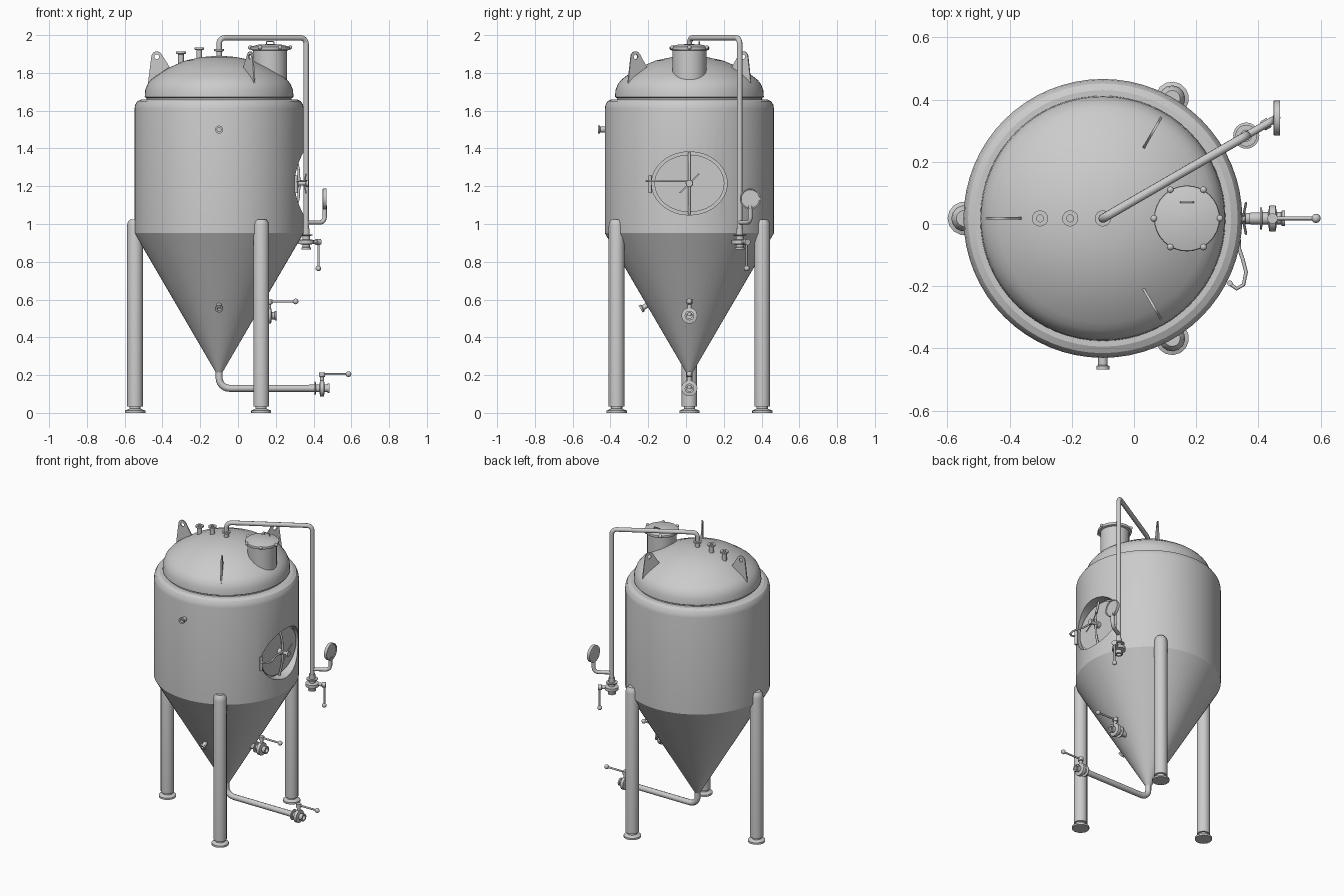
import bpy, bmesh, math
from mathutils import Vector, Matrix

if "Cube" in bpy.data.objects:
    bpy.data.objects.remove(bpy.data.objects["Cube"])

CX, CY = -0.1, 0.018          # tank axis
A30 = Vector((math.cos(math.pi / 6), math.sin(math.pi / 6), 0))
X, Z = Vector((1, 0, 0)), Vector((0, 0, 1))


def frame(origin, zdir, xdir=None):
    z = Vector(zdir).normalized()
    x = Vector(xdir) if xdir is not None else z.orthogonal()
    x = (x - z * x.dot(z)).normalized()
    y = z.cross(x)
    m = Matrix((x, y, z)).transposed().to_4x4()
    m.translation = origin
    return m


def finish(ob, angle=35):
    bpy.ops.object.select_all(action='DESELECT')
    ob.select_set(True)
    bpy.context.view_layer.objects.active = ob
    bpy.ops.object.shade_smooth_by_angle(angle=math.radians(angle))
    return ob


def from_bm(name, bm, m=None):
    bmesh.ops.recalc_face_normals(bm, faces=bm.faces)
    me = bpy.data.meshes.new(name)
    bm.to_mesh(me)
    bm.free()
    if m is not None:
        me.transform(m)
    ob = bpy.data.objects.new(name, me)
    bpy.context.collection.objects.link(ob)
    return finish(ob)


def lathe(name, prof, m, n=20):
    """Closed solid of revolution about local z, from (radius, height) points."""
    bm = bmesh.new()
    rings = []
    for r, h in prof:
        rings.append([bm.verts.new((r * math.cos(2 * math.pi * i / n),
                                    r * math.sin(2 * math.pi * i / n), h)) for i in range(n)])
    for a, b in zip(rings, rings[1:]):
        for i in range(n):
            j = (i + 1) % n
            bm.faces.new((a[i], a[j], b[j], b[i]))
    bm.faces.new(rings[0])
    bm.faces.new(rings[-1])
    return from_bm(name, bm, m)


def ball(name, loc, r):
    bm = bmesh.new()
    bmesh.ops.create_uvsphere(bm, u_segments=12, v_segments=8, radius=r)
    return from_bm(name, bm, Matrix.Translation(loc))


def tube(name, pts, r, bend=0.0):
    """Round pipe through points, with filleted corners."""
    pts = [Vector(p) for p in pts]
    path = [pts[0]]
    for a, p, b in zip(pts, pts[1:], pts[2:]):
        if bend == 0:
            path.append(p)
            continue
        s, e = p + (a - p).normalized() * bend, p + (b - p).normalized() * bend
        c = s + e - p              # centre of a right-angle bend
        for i in range(7):
            t = i / 6 * math.pi / 2
            path.append(c + (s - c) * math.cos(t) + (e - c) * math.sin(t))
    path.append(pts[-1])
    cu = bpy.data.curves.new(name, 'CURVE')
    cu.dimensions = '3D'
    cu.bevel_depth, cu.bevel_resolution, cu.use_fill_caps = r, 3, True
    sp = cu.splines.new('POLY')
    sp.points.add(len(path) - 1)
    for q, p in zip(sp.points, path):
        q.co = (*p, 1)
    ob = bpy.data.objects.new(name, cu)
    bpy.context.collection.objects.link(ob)
    bpy.ops.object.select_all(action='DESELECT')
    ob.select_set(True)
    bpy.context.view_layer.objects.active = ob
    bpy.ops.object.convert(target='MESH')
    return finish(bpy.context.view_layer.objects.active, 40)


def port(name, base, direction, length, r=0.015, fr=0.026):
    """Short open nozzle with an end flange."""
    L = length
    lathe(name, [(r, 0), (r, L - .014), (fr, L - .01), (fr, L), (r * .75, L), (r * .75, L - .02)],
          frame(base, direction), 16)


def valve(name, loc, flow, hub):
    """Butterfly valve: flow axis, hub on one side, lever along the flow."""
    loc = Vector(loc)
    lathe(name + "_body", [(.019, -.07), (.019, -.04), (.035, -.04), (.035, -.034), (.02, -.032),
                           (.02, -.014), (.042, -.01), (.042, .01), (.02, .014), (.02, .028),
                           (.025, .03), (.025, .04), (.015, .04), (.015, .0)], frame(loc, flow), 24)
    lathe(name + "_hub", [(.011, 0), (.011, .06), (.017, .062), (.017, .085)], frame(loc, hub), 12)
    tip = loc + hub * .075
    tube(name + "_lever", [tip, tip + flow * .14], .006)
    ball(name + "_knob", tip + flow * .14, .015)


axis = Matrix.Translation((CX, CY, 0))

# Cone-bottomed jacketed body
body = lathe("tank_body", [(.018, .215), (.448, .952), (.448, 1.61), (.444, 1.632), (.433, 1.65),
                           (.412, 1.66), (.37, 1.66)], axis, 64)
# Oval recess for the side manway
ez = 1.215
bm = bmesh.new()
bmesh.ops.create_cone(bm, cap_ends=True, segments=48, radius1=1, radius2=1, depth=1)
cut = from_bm("recess_cutter", bm, frame((.78, CY, ez), X, Z) @ Matrix.Diagonal((.167, .2, 1, 1)))
cut.hide_render = True
cut.hide_set(True)
mod = body.modifiers.new("recess", 'BOOLEAN')
mod.operation, mod.solver, mod.object = 'DIFFERENCE', 'EXACT', cut
bpy.context.view_layer.objects.active = body
bpy.ops.object.modifier_apply(modifier=mod.name)
bpy.data.objects.remove(cut)
finish(body, 25)

# Top dome
lathe("tank_dome", [(.384, 1.65), (.384, 1.666), (.394, 1.672), (.391, 1.71), (.378, 1.742),
                    (.36, 1.764), (.336, 1.783), (.27, 1.826), (.18, 1.865), (.09, 1.884),
                    (.03, 1.889), (.001, 1.89)], axis, 64)

# Side manway door, bar, hub, cross handle and swing arm
bm = bmesh.new()
bmesh.ops.create_cone(bm, cap_ends=True, segments=48, radius1=1, radius2=1, depth=.02)
from_bm("side_door", bm, frame((.287, CY, ez), X, Z) @ Matrix.Diagonal((.152, .185, 1, 1)))
tube("door_bar", [(.3, CY, ez - .163), (.32, CY, ez - .08), (.325, CY, ez), (.32, CY, ez + .08),
                  (.3, CY, ez + .163)], .007)
lathe("door_hub", [(.02, 0), (.02, .03), (.011, .032), (.011, .065), (.018, .067), (.018, .08)],
      frame((.292, CY, ez), X), 16)
tube("door_handle", [(.36, CY - .05, ez - .05), (.35, CY, ez), (.36, CY + .05, ez + .05)], .004)
tube("door_arm", [(.335, CY, 1.228), (.338, -.08, 1.228), (.35, -.115, 1.228), (.36, -.155, 1.228),
                  (.352, -.195, 1.228), (.33, -.208, 1.228), (.305, -.19, 1.228)], .006)
tube("door_hinge", [(.308, -.19, 1.165), (.308, -.19, 1.257)], .009)

# Legs with feet, and lifting lugs above them
for i, deg in enumerate((180, 60, -60)):
    a = math.radians(deg)
    d = Vector((math.cos(a), math.sin(a), 0))
    c = Vector((CX, CY, 0))
    lathe(f"leg_{i+1}", [(.042, .035), (.042, .99), (.038, 1.01), (.026, 1.025)],
          frame(c + d * .445, Z, d), 14)
    lathe(f"foot_{i+1}", [(.054, 0), (.054, .012), (.03, .022), (.03, .04)],
          frame(c + d * .445, Z, d), 14)
    # plate outline in (radius, height): base, then rounded eye with a hole
    outer = [(.255, 1.82)] + [(.33 + .029 * math.cos(math.radians(t)), 1.885 + .029 * math.sin(math.radians(t)))
                              for t in range(150, -1, -25)] + [(.378, 1.735)]
    hole = [(.33 + .013 * math.cos(k * math.pi / 6), 1.885 + .013 * math.sin(k * math.pi / 6)) for k in range(12)]
    bm = bmesh.new()
    edges = []
    for loop in (outer, hole):
        vs = [bm.verts.new((r, -.004, z)) for r, z in loop]
        edges += [bm.edges.new((vs[k], vs[(k + 1) % len(vs)])) for k in range(len(vs))]
    bmesh.ops.triangle_fill(bm, edges=edges, use_beauty=True)
    ext = bmesh.ops.extrude_face_region(bm, geom=bm.faces[:] + bm.edges[:], use_keep_orig=True)
    bmesh.ops.translate(bm, vec=(0, .008, 0),
                        verts=[g for g in ext['geom'] if isinstance(g, bmesh.types.BMVert)])
    from_bm(f"lifting_lug_{i+1}", bm, axis @ Matrix.Rotation(a, 4, 'Z'))

# Top manway: neck, lid, bolts and handle
mx = .17
lathe("top_manway", [(.09, 1.73), (.09, 1.918), (.103, 1.922), (.106, 1.932), (.104, 1.938),
                     (.06, 1.95), (.001, 1.953)], frame((mx, CY, 0), Z), 32)
for k in range(6):
    a = k * math.pi / 3
    ball(f"lid_bolt_{k+1}", (mx + .106 * math.cos(a), CY + .106 * math.sin(a), 1.935), .011)
tube("lid_handle", [(mx - .02, CY + .052, 1.945), (mx - .02, CY + .052, 1.966),
                    (mx + .02, CY + .052, 1.966), (mx + .02, CY + .052, 1.945)], .003, .006)

# Nozzles on dome, wall and cone
for name, x, z0, top in (("dome_port_1", -.302, 1.83, 1.912), ("dome_port_2", -.205, 1.86, 1.934),
                         ("dome_port_3", CX, 1.87, 1.927)):
    port(name, (x, CY, z0), Z, top - z0)
port("wall_port", (CX, CY - .43, 1.5), (0, -1, 0), .055, .015, .021)
port("cone_port", (CX, CY - .215, .575), (0, -.863, -.505), .05, .014, .021)

# Spray pipe over the top and down the side
top, down = Vector((CX, CY, 1.985)), Vector((CX, CY, 1.985)) + A30 * .532
end = Vector((down.x, down.y, .905))
tube("spray_pipe", [(CX, CY, 1.9), top, down, end + Z * .04], .0145, .032)
valve("spray_valve", end, -Z, A30)

# Pressure gauge on its elbow
g0 = Vector((down.x, down.y, 1.008))
g1 = g0 + A30 * .113
tube("gauge_elbow", [g0, g1, g1 + Z * .09], .012, .03)
lathe("pressure_gauge", [(.05, -.011), (.056, -.009), (.056, .011), (.05, .011), (.048, .007)],
      frame(g1 + Z * .125, X), 28)

# Bottom drain and cone outlet valves
tube("drain_pipe", [(CX, CY, .23), (CX, CY, .13), (.4, CY, .13)], .0185, .055)
valve("drain_valve", (.445, CY, .13), X, Z)
tube("outlet_pipe", [(.06, CY, .515), (.13, CY, .515)], .0185)
valve("outlet_valve", (.165, CY, .515), X, Z)
